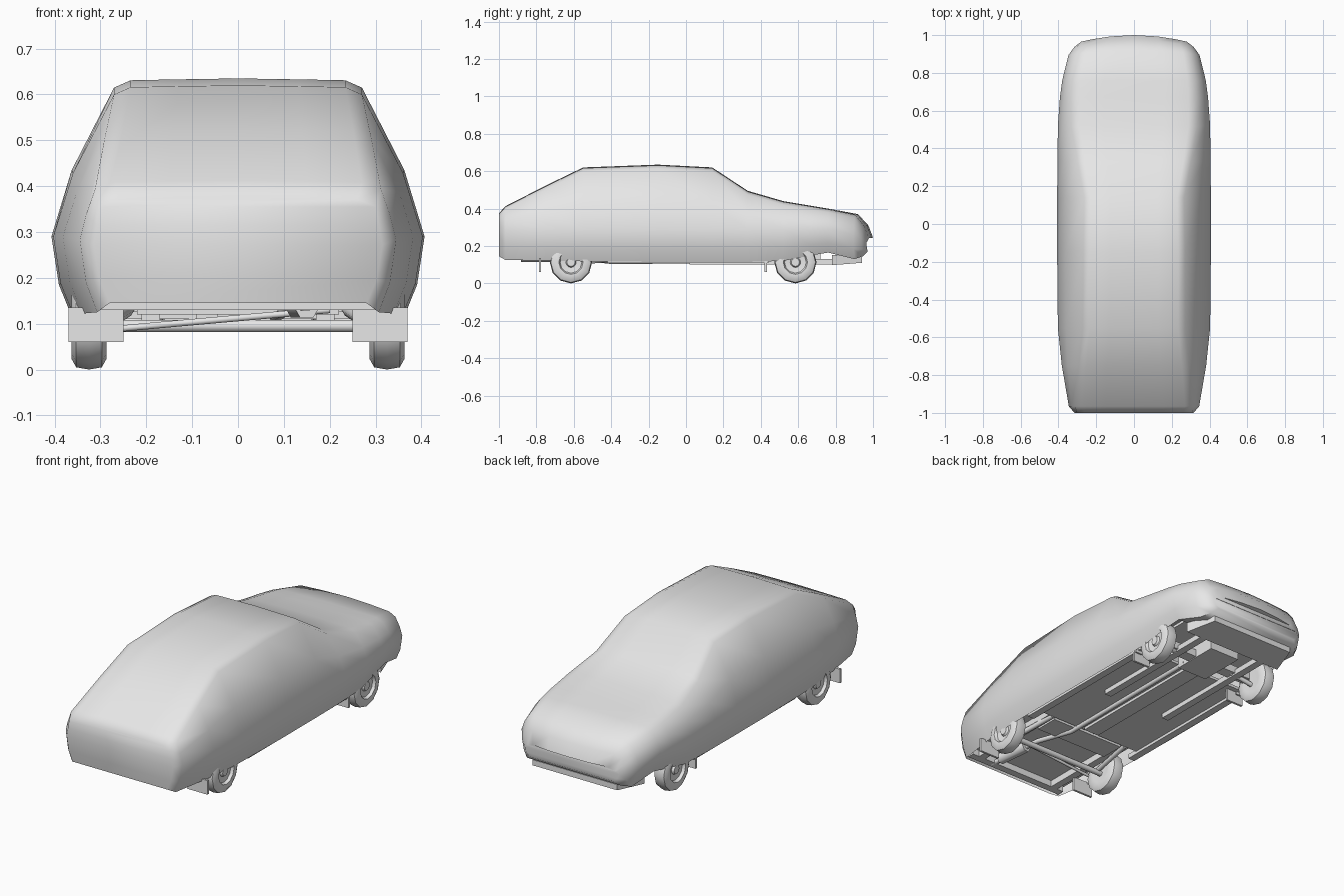
import bpy, bmesh, math
from mathutils import Vector

if "Cube" in bpy.data.objects:
    bpy.data.objects.remove(bpy.data.objects["Cube"])

grey = bpy.data.materials.new("light_grey")
grey.diffuse_color = (0.8, 0.8, 0.8, 1)
grey.use_nodes = True
grey.node_tree.nodes["Principled BSDF"].inputs["Base Color"].default_value = grey.diffuse_color


def finish(name, bm, angle=None):
    bmesh.ops.recalc_face_normals(bm, faces=bm.faces)
    me = bpy.data.meshes.new(name)
    bm.to_mesh(me)
    bm.free()
    ob = bpy.data.objects.new(name, me)
    me.materials.append(grey)
    bpy.context.collection.objects.link(ob)
    if angle:
        bpy.ops.object.select_all(action='DESELECT')
        ob.select_set(True)
        bpy.context.view_layer.objects.active = ob
        bpy.ops.object.shade_smooth_by_angle(angle=math.radians(angle))
    return ob


def box(name, x, y, z):
    bm = bmesh.new()
    bmesh.ops.create_cube(bm, size=1)
    for v in bm.verts:
        v.co = [(r[0] + r[1]) / 2 + c * (r[1] - r[0]) for r, c in zip((x, y, z), v.co)]
    return finish(name, bm)


def tube(name, pts, r):
    cu = bpy.data.curves.new(name, 'CURVE')
    cu.dimensions = '3D'
    cu.bevel_depth = r
    cu.bevel_resolution = 1
    cu.use_fill_caps = True
    sp = cu.splines.new('POLY')
    sp.points.add(len(pts) - 1)
    for p, c in zip(sp.points, pts):
        p.co = (*c, 1)
    cu.materials.append(grey)
    ob = bpy.data.objects.new(name, cu)
    bpy.context.collection.objects.link(ob)


# Draped cover stations: y, top height, top half width, belt half width, hem height
STATIONS = [
    (-1.00, .375, .29, .315, .145), (-.965, .413, .30, .345, .125),
    (-.75, .523, .28, .382, .122), (-.55, .620, .26, .403, .118),
    (-.15, .635, .26, .407, .115), (.14, .620, .255, .407, .115),
    (.33, .495, .29, .405, .115), (.52, .440, .32, .403, .120),
    (.67, .415, .32, .392, .150), (.76, .400, .315, .380, .165),
    (.92, .370, .29, .347, .130), (.975, .310, .27, .315, .145),
    (1.0, .245, .25, .280, .170),
]


def half_section(zt, xt, xb, zh):
    """Right half of a cover cross-section, from the roof down to the hem."""
    zb = min(.29, zh + .55 * (zt - zh))
    return [(xt * .5, zt - .002), (xt * .9, zt - .004), (xt * 1.04, zt - .02),
            (xb - .3 * (xb - xt), zb + .42 * (zt - zb)), (xb, zb),
            (xb * .96, zh + .4 * (zb - zh)), (xb * .89, zh)]


bm = bmesh.new()
rings = []
for y, zt, xt, xb, zh in STATIONS:
    half = half_section(zt, xt, xb, zh)
    prof = [(-x, z) for x, z in reversed(half)] + [(0, zt)] + half
    bow = 3 * max(0, y - .85)
    rings.append([bm.verts.new((x, y - bow * x * x, z)) for x, z in prof])
for a, b in zip(rings, rings[1:]):
    for i in range(len(a) - 1):
        bm.faces.new((a[i], a[i + 1], b[i + 1], b[i]))
# Tail and nose closed in rows from side to side
for r in (rings[0], rings[-1]):
    n = len(r)
    for i in range(n // 2 - 1):
        bm.faces.new((r[i], r[i + 1], r[n - 2 - i], r[n - 1 - i]))
    bm.faces.new((r[n // 2 - 1], r[n // 2], r[n // 2 + 1]))
# Slanted apron under the nose
for a, b in zip(rings[-4:], rings[-3:]):
    bm.faces.new((a[0], b[0], b[-1], a[-1]))
finish("car_cover", bm, 55)

# Front lip beneath the nose
bm = bmesh.new()
bmesh.ops.create_cube(bm, size=1)
for v in bm.verts:
    x, y, z = v.co
    v.co = (x * (.5 if y > 0 else .6), .86 + y * .16, .125 + z * (.03 if y > 0 else .055))
finish("front_lip", bm)

# Floor and chassis
box("floor_pan", (-.34, .34), (-.36, .46), (.125, .14))
box("boot_floor", (-.31, .31), (-.97, -.36), (.165, .18))
box("engine_bay_panel", (-.28, .28), (.46, .80), (.185, .2))
box("rear_crossmember", (-.30, .30), (-.96, -.92), (.13, .17))
box("tank", (-.22, .22), (-.50, -.37), (.12, .17))
box("tunnel", (-.045, .045), (-.34, .46), (.11, .13))
box("front_crossmember", (-.27, .27), (.54, .60), (.11, .15))
box("engine_sump", (-.09, .09), (.46, .72), (.105, .19))
for s, side in ((-1, "left"), (1, "right")):
    def sx(a, b):
        return tuple(sorted((s * a, s * b)))
    box(side + "_sill", sx(.315, .355), (-.42, .44), (.11, .135))
    box(side + "_front_rail", sx(.17, .21), (.02, .80), (.10, .13))
    box(side + "_rear_rail", sx(.22, .26), (-.94, -.36), (.13, .17))
    box(side + "_rear_mudflap", sx(.25, .37), (-.787, -.775), (.06, .135))
    box(side + "_front_mudflap", sx(.26, .36), (.42, .432), (.06, .135))
    tube(side + "_trailing_arm", [(s * .27, -.61, .11), (s * .24, -.36, .13)], .014)
    tube(side + "_control_arm", [(s * .30, .585, .09), (s * .12, .57, .13)], .013)
tube("rear_axle", [(-.29, -.61, .095), (.29, -.61, .095)], .015)
tube("track_bar", [(-.25, -.66, .09), (.20, -.66, .13)], .008)
tube("exhaust", [(.08, .50, .12), (.08, -.40, .115), (.12, -.62, .14), (.15, -.95, .14)], .013)
tube("muffler", [(.13, -.70, .14), (.15, -.88, .14)], .03)

# Wheels: lathed tyre with recessed rim and raised hub (offset along axle, radius)
TYRE = [(-.036, 0), (-.036, .06), (-.038, .09), (-.028, .108), (0, .113), (.028, .108),
        (.038, .09), (.037, .065), (.022, .058), (.018, .028), (.03, .022), (.03, 0)]
for name, s, y in (("front_left", -1, .585), ("front_right", 1, .585),
                   ("rear_left", -1, -.615), ("rear_right", 1, -.615)):
    bm = bmesh.new()
    vs = [bm.verts.new((s * (.325 + px), y, .113 + pr)) for px, pr in TYRE]
    es = [bm.edges.new(p) for p in zip(vs, vs[1:])]
    bmesh.ops.spin(bm, geom=vs + es, cent=Vector((0, y, .113)), axis=(1, 0, 0),
                   angle=math.tau, steps=12, use_merge=True)
    bmesh.ops.remove_doubles(bm, verts=bm.verts, dist=.0005)
    finish(name + "_wheel", bm, 40)
